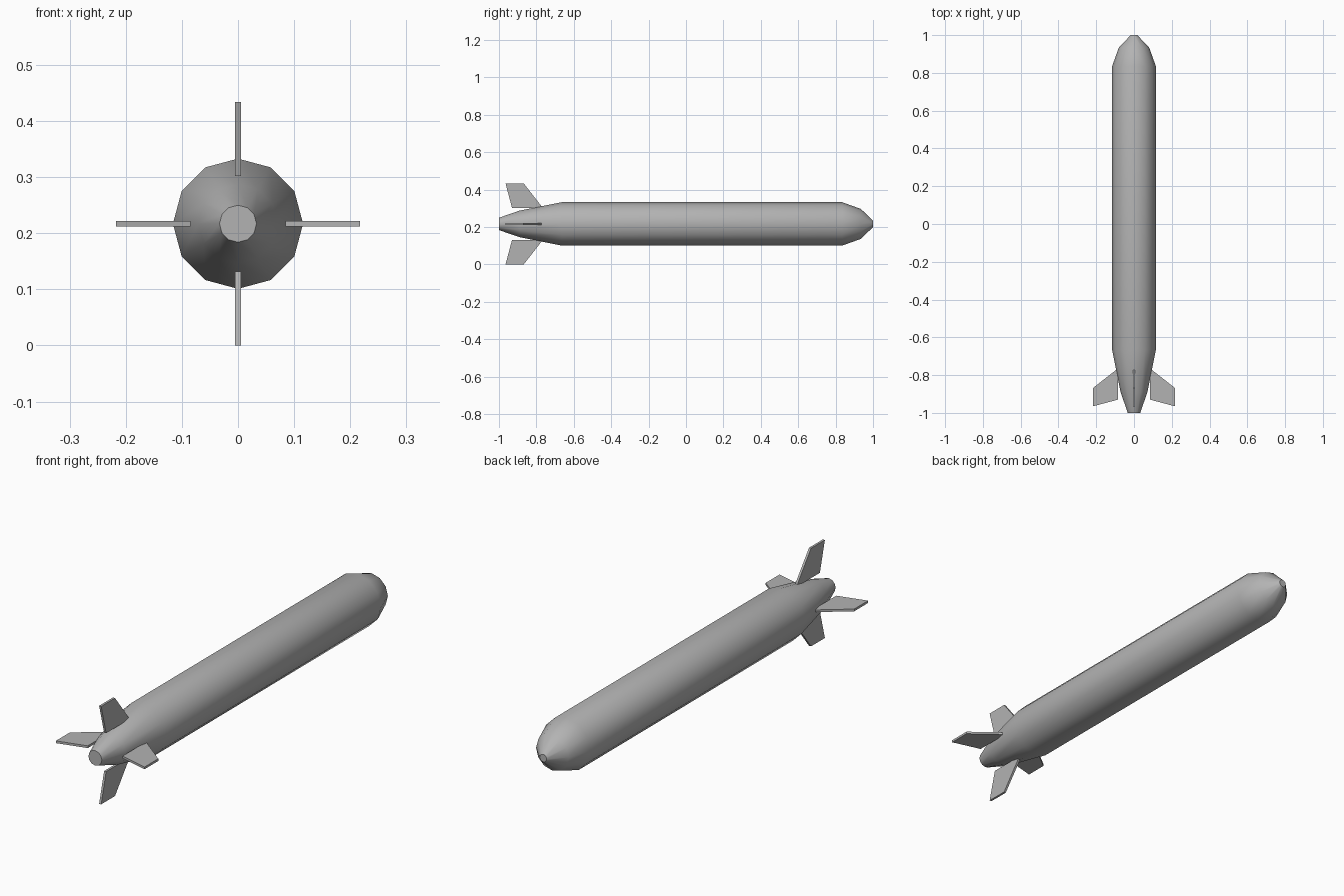
import bpy, bmesh, math
from mathutils import Matrix

if "Cube" in bpy.data.objects:
    bpy.data.objects.remove(bpy.data.objects["Cube"])

AXIS_Z = 0.217
SIDES = 12

grey = bpy.data.materials.new("grey_metal")
grey.diffuse_color = (0.45, 0.45, 0.45, 1)
grey.use_nodes = True
grey.node_tree.nodes["Principled BSDF"].inputs["Base Color"].default_value = grey.diffuse_color


def finish(name, bm):
    bmesh.ops.recalc_face_normals(bm, faces=bm.faces)
    mesh = bpy.data.meshes.new(name)
    bm.to_mesh(mesh)
    bm.free()
    mesh.materials.append(grey)
    obj = bpy.data.objects.new(name, mesh)
    obj.location.z = AXIS_Z
    bpy.context.collection.objects.link(obj)
    return obj


# Body: 12-sided rings (y, radius) from the tail to the nose, capped at both ends
profile = [(-1.0, 0.033), (-0.89, 0.071), (-0.665, 0.116),
           (0.835, 0.116), (0.935, 0.08), (1.0, 0.017)]
bm = bmesh.new()
rings = []
for y, r in profile:
    angles = [2 * math.pi * i / SIDES for i in range(SIDES)]
    rings.append([bm.verts.new((r * math.cos(a), y, r * math.sin(a))) for a in angles])
for a, b in zip(rings, rings[1:]):
    for i in range(SIDES):
        j = (i + 1) % SIDES
        bm.faces.new((a[i], a[j], b[j], b[i]))
bm.faces.new(rings[0])
bm.faces.new(rings[-1])
body = finish("body", bm)
bpy.context.view_layer.objects.active = body
body.select_set(True)
bpy.ops.object.shade_smooth_by_angle(angle=math.radians(42))

# Tail fins: swept plates (y, distance from axis), turned around the body axis
outline = [(-0.93, 0.085), (-0.965, 0.217), (-0.868, 0.217), (-0.765, 0.085)]
HALF = 0.005
for k, side in enumerate(("top", "right", "bottom", "left")):
    bm = bmesh.new()
    face = bm.faces.new([bm.verts.new((-HALF, y, r)) for y, r in outline])
    out = bmesh.ops.extrude_face_region(bm, geom=[face])
    moved = [v for v in out["geom"] if isinstance(v, bmesh.types.BMVert)]
    bmesh.ops.translate(bm, verts=moved, vec=(2 * HALF, 0, 0))
    bmesh.ops.transform(bm, matrix=Matrix.Rotation(k * math.pi / 2, 4, 'Y'), verts=bm.verts)
    finish(side + "_fin", bm)
